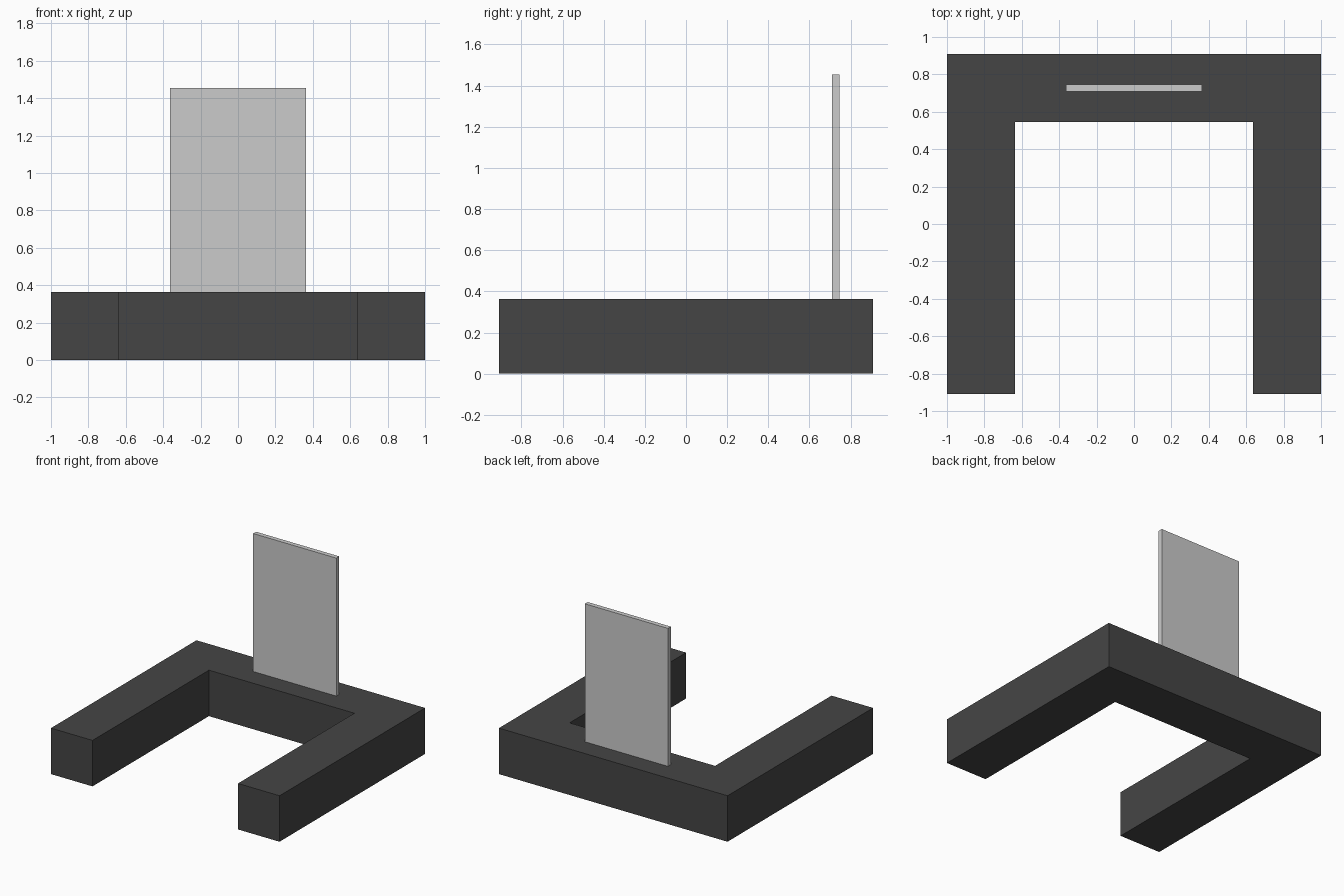
import bpy, bmesh

if "Cube" in bpy.data.objects:
    bpy.data.objects.remove(bpy.data.objects["Cube"])

U = 2 / 11  # design unit: the model is 11 units wide


def finish(name, bm):
    bmesh.ops.recalc_face_normals(bm, faces=bm.faces)
    mesh = bpy.data.meshes.new(name)
    bm.to_mesh(mesh)
    bm.free()
    obj = bpy.data.objects.new(name, mesh)
    bpy.context.collection.objects.link(obj)
    return obj


def extruded_outline(name, outline, z0, z1):
    bm = bmesh.new()
    face = bm.faces.new([bm.verts.new((x * U, y * U, z0 * U)) for x, y in outline])
    top = bmesh.ops.extrude_face_region(bm, geom=[face])["geom"]
    verts = [v for v in top if isinstance(v, bmesh.types.BMVert)]
    bmesh.ops.translate(bm, verts=verts, vec=(0, 0, (z1 - z0) * U))
    return finish(name, bm)


# U-shaped base, open to the front: right half outline mirrored to the left
right_half = [(3.5, 3), (3.5, -5), (5.5, -5), (5.5, 5)]
left_half = [(-x, y) for x, y in reversed(right_half)]
base = extruded_outline("u_shaped_base", right_half + left_half, 0, 2)

dark = bpy.data.materials.new("dark_grey")
dark.diffuse_color = (0.06, 0.06, 0.06, 1)
dark.use_nodes = True
dark.node_tree.nodes["Principled BSDF"].inputs["Base Color"].default_value = dark.diffuse_color
base.data.materials.append(dark)

# Thin upright panel standing on the rear bar
panel = [(-2, 3.9), (2, 3.9), (2, 4.1), (-2, 4.1)]
extruded_outline("upright_panel", panel, 2, 8)
